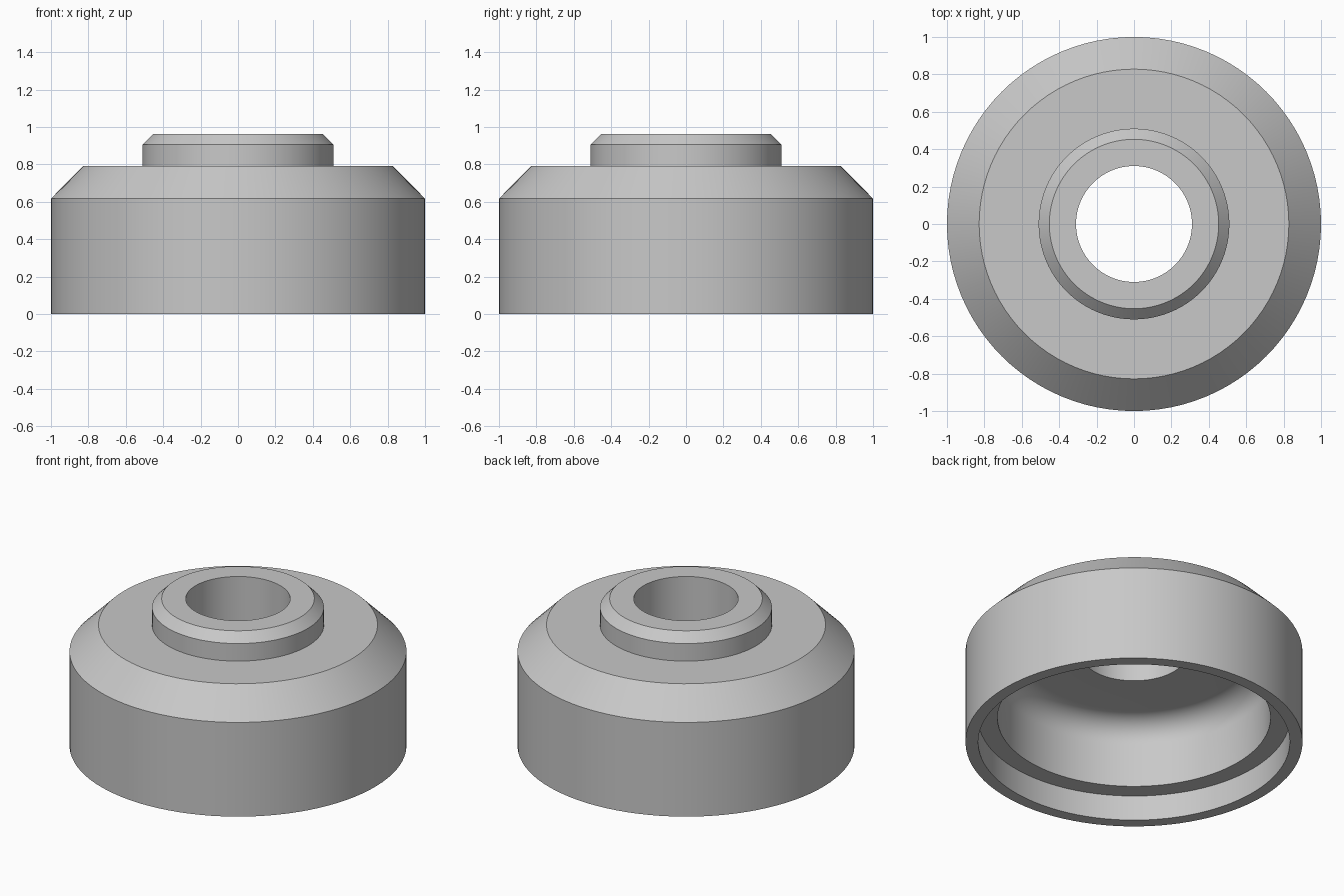
import bpy, bmesh, math

cube = bpy.data.objects.get("Cube")
if cube:
    bpy.data.objects.remove(cube, do_unlink=True)

SEGMENTS = 96

# Single plain grey
grey = bpy.data.materials.new("plain_grey")
grey.use_nodes = True
colour = (0.58, 0.58, 0.58, 1.0)
grey.diffuse_color = colour
grey.node_tree.nodes["Principled BSDF"].inputs["Base Color"].default_value = colour


def fillet(radius, height, size, steps=10):
    """Rounded inner corner from the ceiling down into the side wall."""
    return [(radius - size + size * math.sin(a), height - size + size * math.cos(a))
            for a in (math.pi / 2 * i / steps for i in range(steps + 1))]


def lathe(name, profile):
    """Revolve a closed (radius, height) profile around z."""
    bm = bmesh.new()
    rings = []
    for i in range(SEGMENTS):
        a = 2 * math.pi * i / SEGMENTS
        rings.append([bm.verts.new((r * math.cos(a), r * math.sin(a), z)) for r, z in profile])
    for i, ring in enumerate(rings):
        following = rings[(i + 1) % SEGMENTS]
        for j in range(len(profile)):
            k = (j + 1) % len(profile)
            bm.faces.new((ring[j], following[j], following[k], ring[k]))
    bmesh.ops.recalc_face_normals(bm, faces=bm.faces)
    mesh = bpy.data.meshes.new(name)
    bm.to_mesh(mesh)
    bm.free()
    mesh.materials.append(grey)
    obj = bpy.data.objects.new(name, mesh)
    bpy.context.collection.objects.link(obj)
    bpy.ops.object.select_all(action='DESELECT')
    obj.select_set(True)
    bpy.context.view_layer.objects.active = obj
    bpy.ops.object.shade_smooth_by_angle(angle=math.radians(30))
    return obj


# Outer wall with chamfered shoulder, then the chamfered collar
outside = [(1.0, 0.0), (1.0, 0.617), (0.828, 0.79),
           (0.51, 0.79), (0.51, 0.905), (0.453, 0.962)]
# Through bore, rounded ceiling, side wall and stepped rim recess
inside = [(0.31, 0.962), (0.31, 0.60)] + fillet(0.81, 0.60, 0.15) + [
    (0.81, 0.165), (0.925, 0.165), (0.925, 0.0)]

lathe("hollow_cap", outside + inside)
